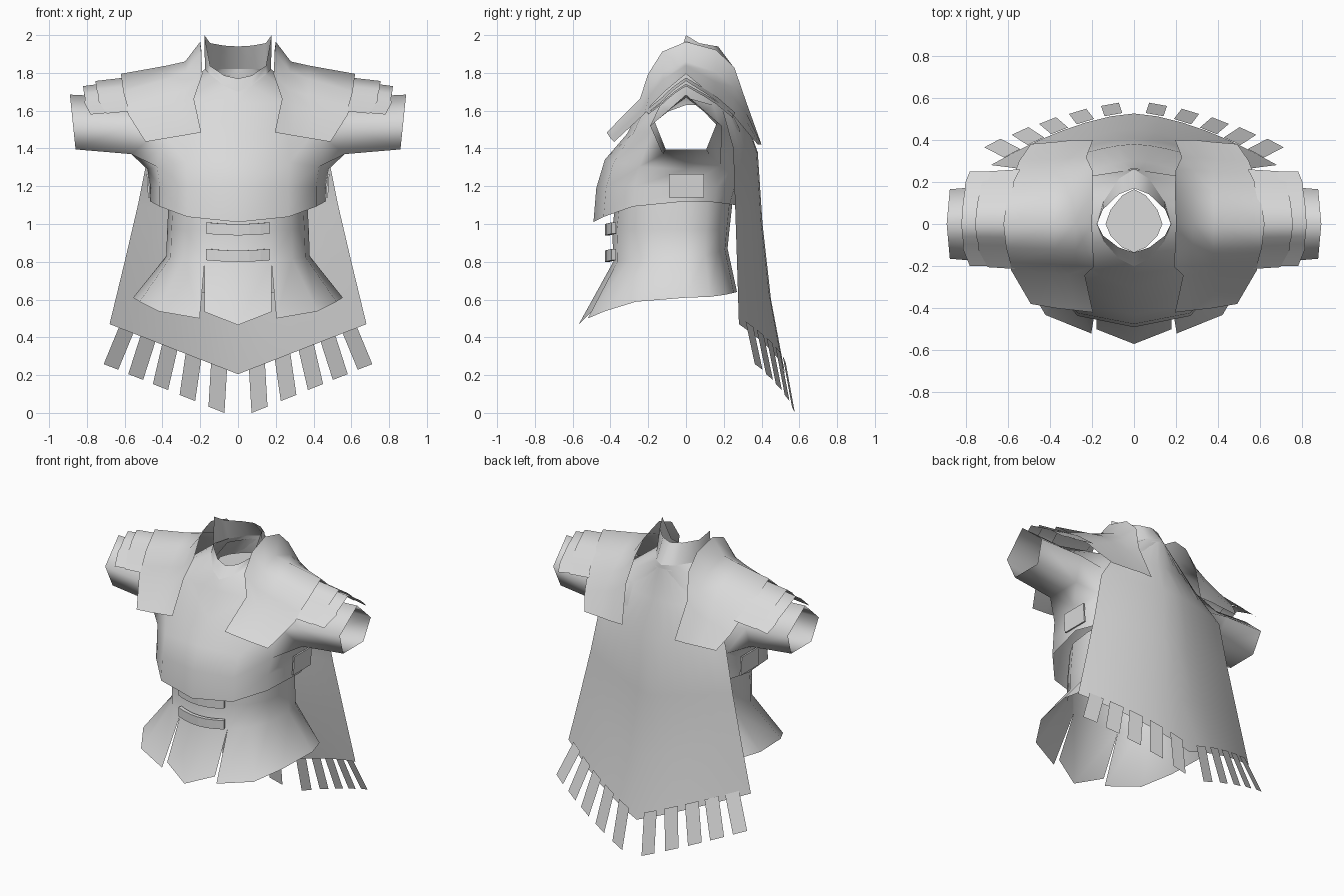
import bpy
import bmesh
from math import sin, cos, pi
from mathutils import Vector

default_cube = bpy.data.objects.get("Cube")
if default_cube:
    bpy.data.objects.remove(default_cube)

GREY = (0.7, 0.7, 0.7, 1)
steel = bpy.data.materials.new("pale_grey")
steel.use_nodes = True
steel.diffuse_color = GREY
steel.node_tree.nodes["Principled BSDF"].inputs["Base Color"].default_value = GREY


def build(name, patches, holes=(), smooth=True, thickness=0):
    """Join grids of points into one half and mirror it across the middle.
    Cells listed in holes are left open in the first grid."""
    bm = bmesh.new()
    for index, rows in enumerate(patches):
        grid = [[bm.verts.new(point) for point in row] for row in rows]
        for r in range(len(grid) - 1):
            for c in range(len(grid[r]) - 1):
                if index == 0 and (r, c) in holes:
                    continue
                bm.faces.new((grid[r][c], grid[r][c + 1],
                              grid[r + 1][c + 1], grid[r + 1][c]))
    bmesh.ops.remove_doubles(bm, verts=bm.verts, dist=0.0005)
    loose = [vert for vert in bm.verts if not vert.link_faces]
    bmesh.ops.delete(bm, geom=loose, context='VERTS')
    for face in bm.faces:
        face.smooth = smooth
    mesh = bpy.data.meshes.new(name)
    bm.to_mesh(mesh)
    bm.free()
    mesh.materials.append(steel)
    obj = bpy.data.objects.new(name, mesh)
    bpy.context.collection.objects.link(obj)
    obj.modifiers.new("Mirror", 'MIRROR')
    if thickness:
        solid = obj.modifiers.new("Solidify", 'SOLIDIFY')
        solid.thickness = thickness
        solid.offset = -1


def ring(width, front, back, z_front, z_side, z_back, steps=6, bulge=0.8, z_power=2):
    """Half of a rounded horizontal section, from front centre to back centre."""
    points = []
    for i in range(steps + 1):
        angle = pi * i / steps
        across, along = abs(sin(angle)), abs(cos(angle))
        depth, z_end = (front, z_front) if i * 2 < steps else (back, z_back)
        points.append(Vector((width * across ** bulge,
                              depth * along ** bulge,
                              z_side + (z_end - z_side) * along ** z_power)))
    return points


# Five-sided sleeve section, from the top towards the front and around
PENTAGON = [(0, 1), (-0.5, 0.5), (-1, 0), (-0.65, -1), (0, -1),
            (0.65, -1), (1, 0), (0.5, 0.5), (0, 1)]


def arm_ring(x, middle, height, depth):
    return [Vector((x + 0.015 * v, depth * u, middle + height * v)) for u, v in PENTAGON]


# Curled plate section: share of depth, share of drop, sideways swing
FRONT_CURL = [(0, 0, 0), (0.3, 0.11, -0.005), (0.48, 0.36, -0.01), (0.58, 0.63, 0.035), (1, 1, 0)]
BACK_CURL = [(0, 0, 0), (0.4, 0.08, -0.005), (0.64, 0.25, 0), (0.79, 0.57, 0.03), (1, 1, 0)]


def arch(x_top, x_low, z_top, front, back, curl):
    """Shoulder plate section, from the back corner over the ridge to the front.
    The front and back corners are given as depth and height."""
    def side(corner, profile):
        y, z = corner
        return [Vector((x_top + (x_low - x_top) * t * t + swing * curl,
                        y * t,
                        z_top + (z - z_top) * (t + (drop - t) * curl)))
                for t, drop, swing in profile]
    return side(back, BACK_CURL)[::-1] + side(front, FRONT_CURL)[1:]


# Breastplate with sleeves grown from the arm openings
chest = [
    ring(0.465, -0.49, 0.26, 1.01, 1.12, 1.10),
    ring(0.465, -0.475, 0.29, 1.19, 1.2, 1.2),
    ring(0.48, -0.43, 0.32, 1.34, 1.29, 1.36),
    ring(0.46, -0.31, 0.32, 1.48, 1.5, 1.5),
    ring(0.42, -0.235, 0.25, 1.64, 1.63, 1.63),
    ring(0.175, -0.2, 0.26, 1.7, 1.82, 1.82, bulge=1.3),
]
low, mid, high = chest[2], chest[3], chest[4]
opening = [high[3], high[2], mid[2], low[2], low[3], low[4], mid[4], high[4], high[3]]
sleeve = [opening, arm_ring(0.58, 1.52, 0.15, 0.19), arm_ring(0.875, 1.54, 0.145, 0.165)]
build("breastplate", [chest, sleeve], holes={(r, c) for r in (2, 3) for c in (2, 3)})

# Standing collar with pointed sides, closed inside
rim = ring(0.178, -0.135, 0.17, 1.77, 2.0, 1.94, bulge=1.3, z_power=0.5)
build("collar", [[chest[5], rim]])
inner = ring(0.135, -0.135, 0.165, 1.74, 1.74, 1.74, bulge=1.3)
build("neck_floor", [[inner, [Vector((0, p.y, p.z)) for p in inner]]])

# Waist with a flared skirt, slit on both sides of the front panel
waist = [
    ring(0.38, -0.385, 0.22, 0.8, 0.83, 0.87, steps=8),
    ring(0.375, -0.39, 0.23, 0.97, 0.97, 0.97, steps=8),
    ring(0.365, -0.37, 0.25, 1.15, 1.15, 1.15, steps=8),
]
hem = ring(0.555, -0.57, 0.27, 0.465, 0.61, 0.64, steps=8)
front_panel = [[hem[0], Vector((0.178, -0.5, 0.535))], waist[0][:2]]
side_panel = [[Vector((0.203, -0.52, 0.5))] + hem[2:], waist[0][1:]]
build("waist_and_skirt", [waist, front_panel, side_panel])

# Curved belly straps
for label, bottom in (("upper", 0.94), ("lower", 0.8)):
    strap = [[Vector((x, 1.2 * x * x - 0.428, z + 0.3 * x * x)) for x in (0, 0.06, 0.12, 0.17)]
             for z in (bottom, bottom + 0.06)]
    build(label + "_belly_strap", [strap], smooth=False, thickness=0.025)

# Plates under the arms
plate = [[Vector((x, y, z)) for y in (-0.09, 0.095)]
         for x, z in ((0.476, 1.14), (0.484, 1.265))]
build("side_plate", [plate], smooth=False, thickness=0.01)

# Overlapping shoulder plates, the largest with a raised inner fin
build("shoulder_plate", [[
    arch(0.2, 0.195, 1.965, (-0.42, 1.485), (0.4, 1.42), curl=1),
    arch(0.28, 0.28, 1.86, (-0.41, 1.47), (0.4, 1.42), curl=0.85),
    arch(0.38, 0.37, 1.838, (-0.4, 1.455), (0.39, 1.42), curl=0.6),
    arch(0.62, 0.49, 1.795, (-0.38, 1.435), (0.38, 1.42), curl=0.2),
]])
build("middle_shoulder_lame", [[
    arch(0.6, 0.54, 1.775, (-0.215, 1.6), (0.26, 1.59), curl=0.2),
    arch(0.755, 0.695, 1.757, (-0.205, 1.585), (0.25, 1.57), curl=0.2),
]])
build("outer_shoulder_lame", [[
    arch(0.73, 0.67, 1.742, (-0.2, 1.59), (0.25, 1.58), curl=0.2),
    arch(0.82, 0.78, 1.73, (-0.2, 1.58), (0.25, 1.56), curl=0.2),
]])


# Cape hanging from the collar, pointed at the bottom
def cape_point(row, s):
    width, y_mid, y_side, z_mid, z_side = row
    return Vector((width * s,
                   y_mid + (y_side - y_mid) * s ** 1.6,
                   z_mid + (z_side - z_mid) * s))


cape_rows = [
    (0.68, 0.525, 0.28, 0.205, 0.47),
    (0.6, 0.45, 0.27, 0.6, 0.8),
    (0.53, 0.405, 0.26, 1.0, 1.1),
    (0.47, 0.38, 0.25, 1.38, 1.4),
    (0.34, 0.3, 0.2, 1.6, 1.58),
    (0.17, 0.265, 0.13, 1.8, 1.78),
]
build("cape", [[[cape_point(row, (6 - i) / 6) for i in range(7)] for row in cape_rows]])

# Fringe of flat strips, fixed to the outside of the cape hem
fringe = []
for x in (0.1, 0.235, 0.36, 0.475, 0.59):
    s = x / cape_rows[0][0]
    top = cape_point(cape_rows[0], s)
    tangent = cape_point(cape_rows[0], s + 0.05) - cape_point(cape_rows[0], s - 0.05)
    half = tangent.normalized() * 0.046
    drop = Vector((0.14 * x, 0.055, 0.05 * s - 0.235))
    start = top - drop * 0.18 + Vector((0.4 * x, 1, 0)) * 0.016
    end = top + drop
    fringe.append([[end + half, end - half], [start + half, start - half]])
build("cape_fringe", fringe, smooth=False)
